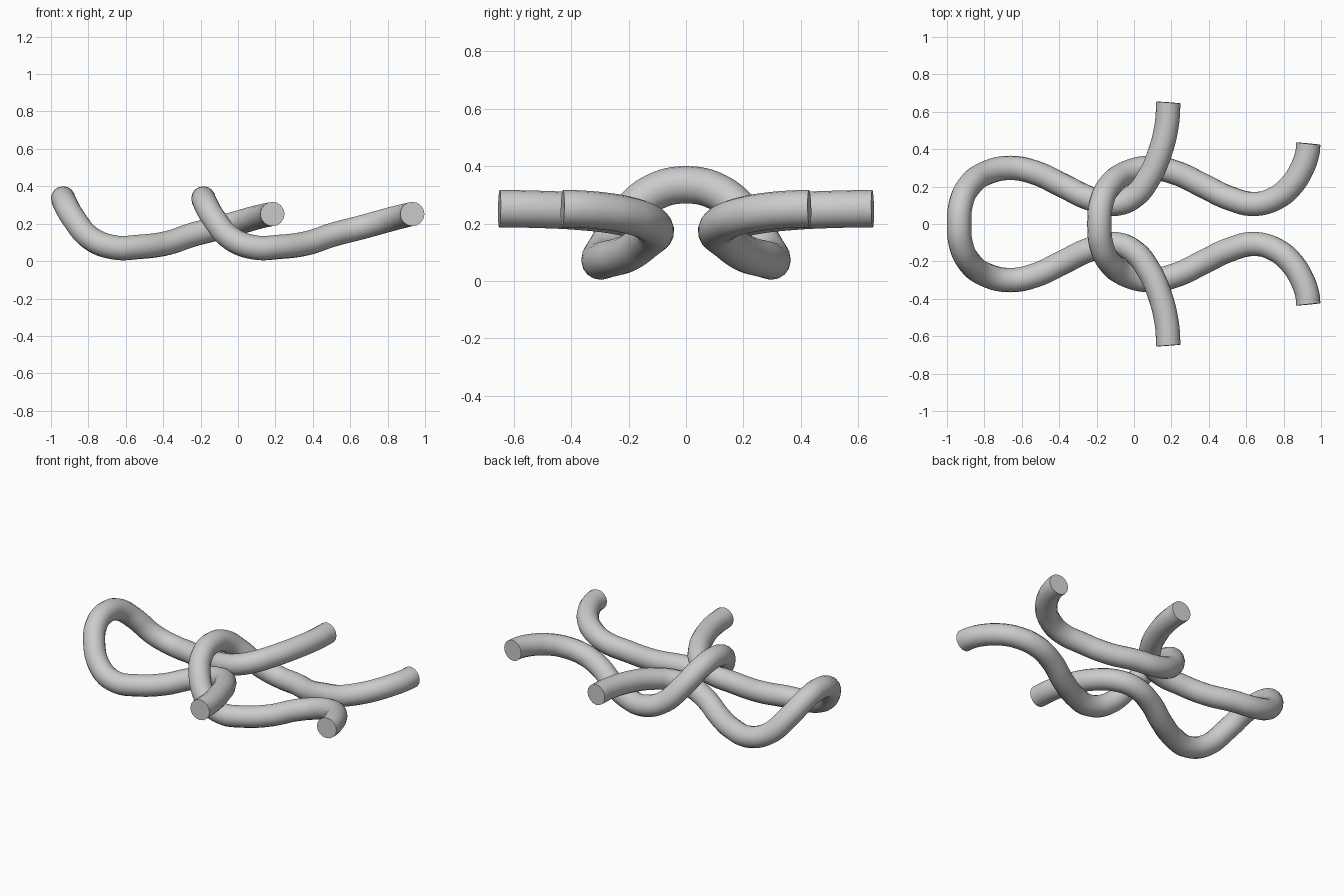
import bpy

if "Cube" in bpy.data.objects:
    bpy.data.objects.remove(bpy.data.objects["Cube"])

RADIUS = 0.065

# Half of a knit stitch, from the arch tip down to the narrow neck
TIP = (-0.935, 0.0, 0.335)
HALF = [(-0.925, 0.11, 0.31), (-0.88, 0.205, 0.23), (-0.785, 0.275, 0.12),
        (-0.66, 0.30, 0.073), (-0.53, 0.275, 0.076), (-0.38, 0.205, 0.096),
        (-0.24, 0.138, 0.142), (-0.10, 0.107, 0.178)]
# Outward-curving yarn ends: long on one stitch, short on the other
LONG_TAIL = [(0.0, 0.148, 0.205), (0.078, 0.245, 0.228), (0.138, 0.38, 0.243),
             (0.175, 0.53, 0.25), (0.184, 0.65, 0.252)]
SHORT_TAIL = [(0.02, 0.145, 0.211), (0.09, 0.205, 0.23), (0.145, 0.29, 0.244),
              (0.177, 0.38, 0.251), (0.182, 0.43, 0.252)]


def stitch(name, tail, dx):
    half = HALF + tail
    pts = [(x, -y, z) for x, y, z in reversed(half)] + [TIP] + half
    cu = bpy.data.curves.new(name, 'CURVE')
    cu.dimensions = '3D'
    cu.bevel_depth = RADIUS
    cu.bevel_resolution = 6
    cu.resolution_u = 6
    cu.use_fill_caps = True
    sp = cu.splines.new('BEZIER')
    sp.bezier_points.add(len(pts) - 1)
    for bp, (x, y, z) in zip(sp.bezier_points, pts):
        bp.co = (x + dx, y, z)
        bp.handle_left_type = bp.handle_right_type = 'AUTO'
    ob = bpy.data.objects.new(name, cu)
    bpy.context.collection.objects.link(ob)
    bpy.ops.object.select_all(action='DESELECT')
    ob.select_set(True)
    bpy.context.view_layer.objects.active = ob
    bpy.ops.object.convert(target='MESH')
    bpy.ops.object.shade_smooth_by_angle()


# Two interlocked loops of yarn
stitch("left_yarn_loop", LONG_TAIL, 0.0)
stitch("right_yarn_loop", SHORT_TAIL, 0.75)
